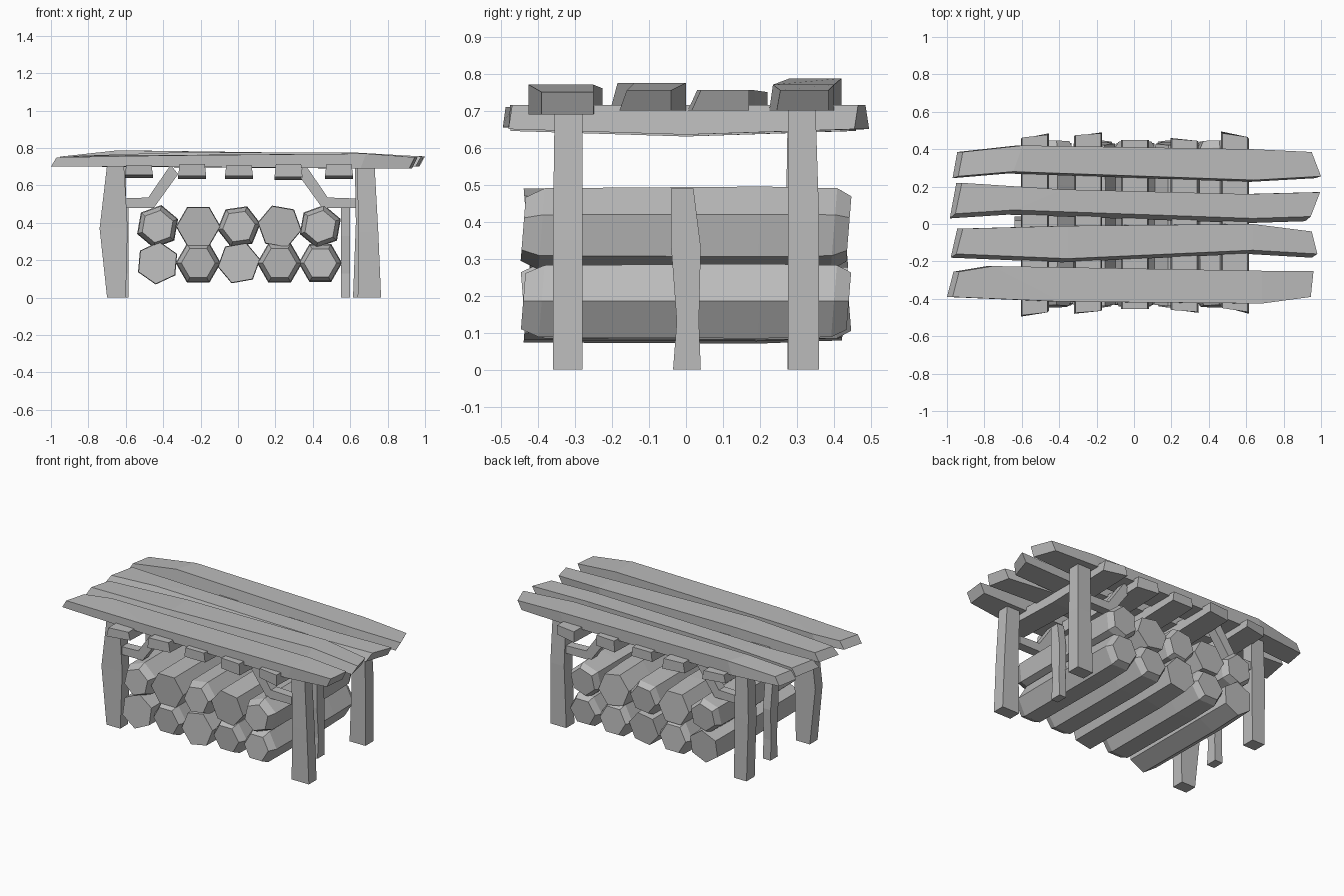
import bpy, bmesh, math

cube = bpy.data.objects.get("Cube")
if cube:
    bpy.data.objects.remove(cube, do_unlink=True)

wood = bpy.data.materials.new("plain grey wood")
wood.use_nodes = True
GREY = (0.5, 0.5, 0.5, 1)
wood.diffuse_color = GREY
wood.node_tree.nodes["Principled BSDF"].inputs["Base Color"].default_value = GREY


def loft(name, rings):
    """Join a row of matching rings into a closed, flat-shaded solid."""
    bm = bmesh.new()
    loops = [[bm.verts.new(point) for point in ring] for ring in rings]
    for a, b in zip(loops, loops[1:]):
        count = len(a)
        for i in range(count):
            j = (i + 1) % count
            bm.faces.new((a[i], a[j], b[j], b[i]))
    bm.faces.new(loops[0])
    bm.faces.new(loops[-1])
    bmesh.ops.recalc_face_normals(bm, faces=bm.faces)
    mesh = bpy.data.meshes.new(name)
    bm.to_mesh(mesh)
    bm.free()
    mesh.materials.append(wood)
    obj = bpy.data.objects.new(name, mesh)
    bpy.context.collection.objects.link(obj)
    return obj


def post(name, stations):
    """Upright timber; each station is height, x range, y range."""
    loft(name, [[(xa, ya, z), (xb, ya, z), (xb, yb, z), (xa, yb, z)]
                for z, xa, xb, ya, yb in stations])


def plank(name, stations, lean):
    """Roof board along x; each station is front x, y and back x, y, then z range."""
    shift = 0.015
    rings = []
    for xf, yf, xb, yb, low, high in stations:
        rings.append([(xf - shift, yf, low), (xb - shift, yb, low),
                      (xb + shift, yb, high), (xf + shift, yf + lean, high)])
    loft(name, rings)


def rafter(name, x, front, back, low, high, skew):
    """Cross timber along y with slanted ends and a slight sag."""
    half = 0.075
    rings = []
    for y, sag, slant in ((front, 0, skew), (0, 0.015, 0), (back, 0, skew)):
        rings.append([(x - half, y - slant, low - sag), (x + half, y + slant, low - sag),
                      (x + half * 0.9, y + slant * 0.5, high),
                      (x - half * 0.9, y - slant * 0.5, high)])
    loft(name, rings)


def brace(name, side, y):
    """Bent strut from a corner leg up to the rafters."""
    path = ((0.63, 0.48, 0.63, 0.53), (0.45, 0.48, 0.48, 0.535), (0.32, 0.66, 0.36, 0.71))
    half = 0.03
    loft(name, [[(side * xa, y - half, za), (side * xa, y + half, za),
                 (side * xb, y + half, zb), (side * xb, y - half, zb)]
                for xa, za, xb, zb in path])


def log(name, x, z, radius, turn, chamfered, tilt):
    """Six-sided log along y with an uneven girth."""
    stations = [(-0.43, 1.0), (0.2, 1.03), (0.43, 0.95)]
    if chamfered:
        stations = [(-0.44, 0.78), (-0.39, 1.0), (0.2, 1.04), (0.4, 1.0), (0.44, 0.8)]
    rings = []
    for y, size in stations:
        ring = []
        for i in range(6):
            angle = math.radians(turn + 60 * i)
            px, pz = radius * size * math.cos(angle), radius * size * math.sin(angle)
            ring.append((x + px, y + tilt * pz, z + pz))
        rings.append(ring)
    loft(name, rings)


# Corner legs
post("front_right_leg", [(0, -0.70, -0.60, -0.36, -0.28), (0.37, -0.74, -0.59, -0.355, -0.28),
                         (0.71, -0.70, -0.61, -0.355, -0.28)])
post("front_left_leg", [(0, 0.64, 0.765, -0.36, -0.28), (0.35, 0.645, 0.75, -0.36, -0.28),
                        (0.71, 0.635, 0.73, -0.355, -0.28)])
post("back_right_leg", [(0, -0.69, -0.60, 0.275, 0.36), (0.4, -0.70, -0.60, 0.27, 0.355),
                        (0.71, -0.69, -0.60, 0.275, 0.35)])
post("back_left_leg", [(0, 0.615, 0.73, 0.275, 0.36), (0.4, 0.63, 0.73, 0.275, 0.36),
                       (0.71, 0.625, 0.72, 0.275, 0.35)])

# Short middle posts holding the stack
for side, label in ((-1, "right"), (1, "left")):
    inner, outer = (0.55, 0.60) if side > 0 else (0.585, 0.64)
    post(label + "_middle_post", [(z, side * inner, side * outer, ya, yb) for z, ya, yb in
                                  ((0, -0.035, 0.04), (0.13, -0.025, 0.035),
                                   (0.33, -0.04, 0.04), (0.49, -0.04, 0.02))])

# Braces at each corner leg
for side, label in ((-1, "right"), (1, "left")):
    for y, end in ((-0.315, "front"), (0.315, "back")):
        brace(end + "_" + label + "_brace", side, y)

# Rafters
for i, (x, front, back, low, high, skew) in enumerate((
        (-0.53, -0.48, 0.47, 0.655, 0.71, 0.015), (-0.245, -0.47, 0.48, 0.65, 0.715, 0.01),
        (0.005, -0.455, 0.45, 0.65, 0.71, 0), (0.27, -0.465, 0.45, 0.645, 0.715, -0.01),
        (0.54, -0.46, 0.475, 0.65, 0.715, -0.02))):
    rafter(f"rafter_{i + 1}", x, front, back, low, high, skew)

# Roof boards, from front to back
plank("roof_board_front", [(-0.985, -0.39, -0.95, -0.255, 0.70, 0.75),
                           (-0.4, -0.415, -0.77, -0.225, 0.70, 0.76),
                           (0.67, -0.425, 0.67, -0.25, 0.69, 0.77),
                           (0.93, -0.39, 0.945, -0.25, 0.69, 0.75)], 0)
plank("roof_board_front_middle", [(-0.965, -0.18, -0.93, -0.025, 0.70, 0.755),
                                  (-0.37, -0.205, -0.37, -0.01, 0.70, 0.775),
                                  (0.62, -0.16, 0.62, 0, 0.70, 0.775),
                                  (0.965, -0.18, 0.935, -0.04, 0.70, 0.755)], 0.02)
plank("roof_board_back_middle", [(-0.97, 0.03, -0.935, 0.22, 0.70, 0.75),
                                 (-0.66, 0.05, -0.4, 0.185, 0.70, 0.755),
                                 (0.62, 0.005, 0.59, 0.16, 0.70, 0.755),
                                 (0.93, 0.015, 0.98, 0.17, 0.70, 0.755)], 0.025)
plank("roof_board_back", [(-0.955, 0.245, -0.93, 0.385, 0.70, 0.755),
                          (-0.66, 0.27, -0.61, 0.42, 0.70, 0.787),
                          (0.63, 0.225, 0.62, 0.40, 0.70, 0.77),
                          (0.985, 0.245, 0.935, 0.385, 0.70, 0.755)], 0.01)

# Two rows of stacked logs
turns = ((25, 0, 10, 0, 0), (20, 0, 8, 50, 20))
for row, height in enumerate((0.185, 0.38)):
    for column in range(5):
        x = -0.43 + 0.2175 * column
        chamfered = (row + column) % 2 == 1 or (row, column) == (0, 4)
        log(f"log_row_{row + 1}_{column + 1}", x, height, 0.112 + 0.004 * (column % 2),
            turns[row][column], chamfered, 0.08 * (-1) ** column)
